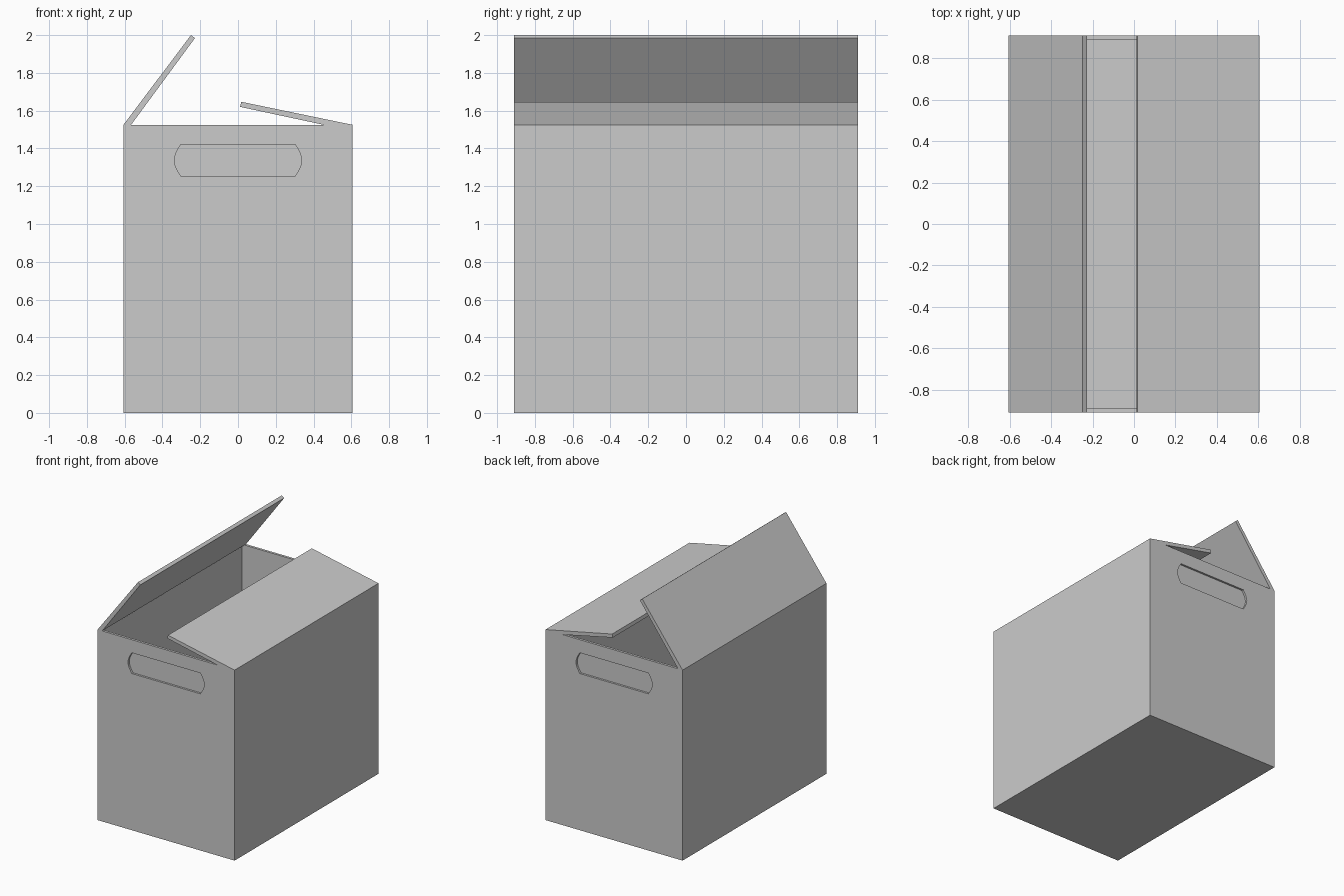
import bpy, bmesh, math

if "Cube" in bpy.data.objects:
    bpy.data.objects.remove(bpy.data.objects["Cube"])

W, D, H, T = 0.607, 0.91, 1.525, 0.02   # half width, half depth, height, wall


def prism(name, profile, y0, y1):
    """Extrude an x-z profile from y0 to y1."""
    bm = bmesh.new()
    face = bm.faces.new([bm.verts.new((x, y0, z)) for x, z in profile])
    ext = bmesh.ops.extrude_face_region(bm, geom=[face])
    moved = [v for v in ext["geom"] if isinstance(v, bmesh.types.BMVert)]
    bmesh.ops.translate(bm, verts=moved, vec=(0, y1 - y0, 0))
    bmesh.ops.recalc_face_normals(bm, faces=bm.faces)
    mesh = bpy.data.meshes.new(name)
    bm.to_mesh(mesh)
    bm.free()
    obj = bpy.data.objects.new(name, mesh)
    bpy.context.collection.objects.link(obj)
    return obj


def rect(x, z0, z1):
    return [(-x, z0), (x, z0), (x, z1), (-x, z1)]


def cut(target, cutter):
    mod = target.modifiers.new(cutter.name, 'BOOLEAN')
    mod.operation = 'DIFFERENCE'
    mod.solver = 'EXACT'
    mod.object = cutter
    cutter.hide_render = True
    cutter.hide_set(True)


# Hollow carton body, open at the top
body = prism("box_body", rect(W, 0, H), -D, D)
cut(body, prism("inside_cutter", rect(W - T, T, H + 0.2), -D + T, D - T))

# Recessed hand grips with bowed ends, front and back
end = []
for i in range(9):
    t = -1 + i / 4
    end.append((0.303 + 0.034 * math.cos(t * math.pi / 2), 1.337 + 0.083 * t))
grip = end + [(-x, z) for x, z in reversed(end)]
for side, name in ((-1, "front_grip_cutter"), (1, "back_grip_cutter")):
    cut(body, prism(name, grip, side * (D - 0.016), side * (D + 0.1)))

# Raised left flap and nearly closed right flap, bevelled at the fold
prism("left_flap", [(-W, H), (-0.602, H + 0.006), (-0.249, 2.0),
                    (-0.228, 1.984), (-0.566, H)], -D, D)
prism("right_flap", [(W, H), (0.017, 1.647), (0.011, 1.62), (0.455, H)], -D, D)
